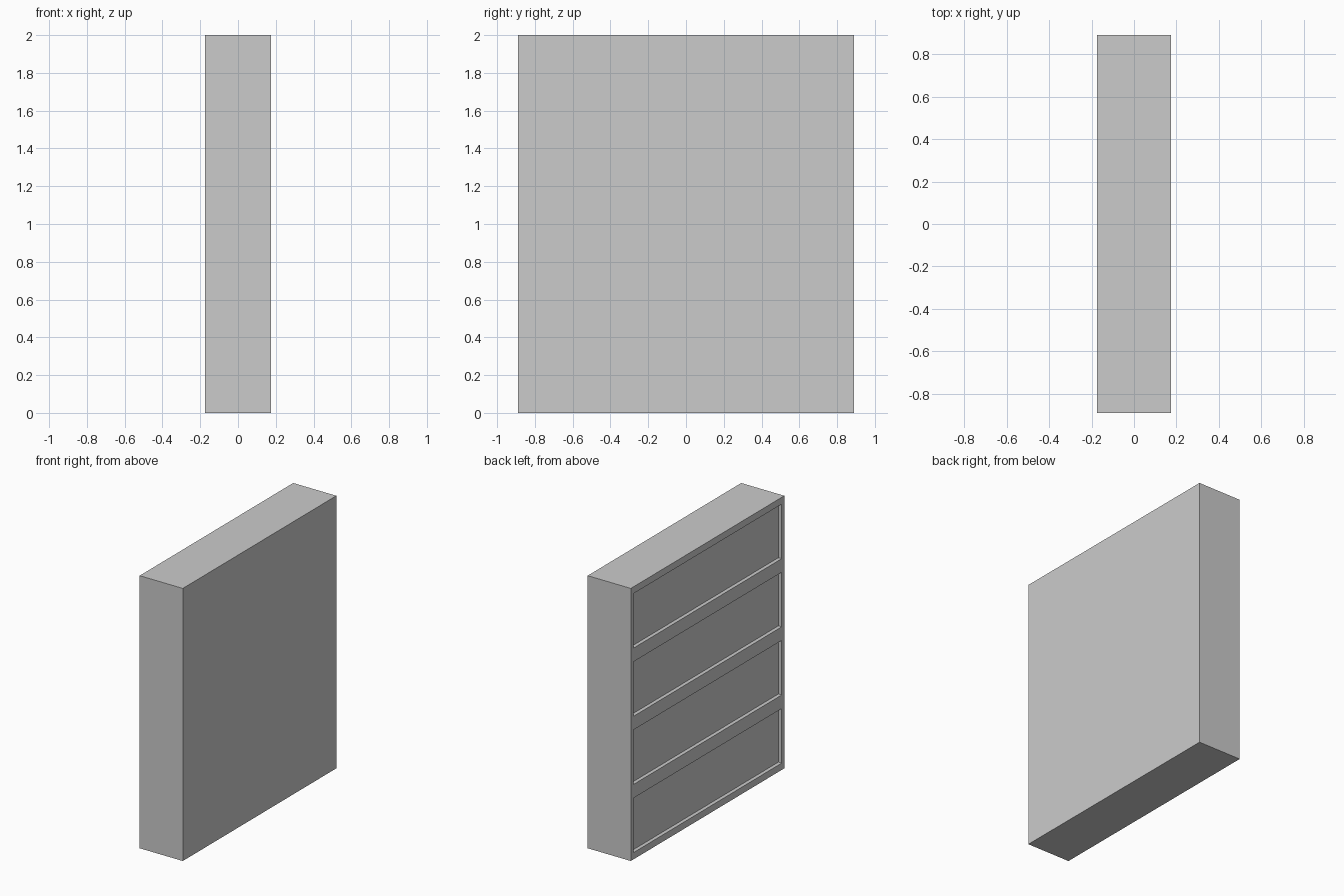
import bpy

if "Cube" in bpy.data.objects:
    bpy.data.objects.remove(bpy.data.objects["Cube"])

W, D, H = 0.35, 1.78, 2.0      # thickness (x), width (y), height (z)
BAYS = 4
PITCH = H / BAYS
MARGIN_Y, MARGIN_Z, DEPTH = 0.03, 0.05, 0.027


def box(name, size, center):
    bpy.ops.mesh.primitive_cube_add(size=1, location=center)
    obj = bpy.context.object
    obj.name = name
    obj.scale = size
    bpy.ops.object.transform_apply(location=False, rotation=False, scale=True)
    return obj


# Solid cabinet body
body = box("cabinet_body", (W, D, H), (0, 0, H / 2))

# One recess cutter, repeated up the left face
cutter = box("recess_cutter", (2 * DEPTH, D - 2 * MARGIN_Y, PITCH - 2 * MARGIN_Z),
             (-W / 2, 0, PITCH / 2))
array = cutter.modifiers.new("bays", 'ARRAY')
array.count = BAYS
array.use_relative_offset = False
array.use_constant_offset = True
array.constant_offset_displace = (0, 0, PITCH)
cutter.hide_render = True
cutter.display_type = 'WIRE'

# Sink the four shallow panels into the body
cut = body.modifiers.new("recesses", 'BOOLEAN')
cut.operation = 'DIFFERENCE'
cut.solver = 'EXACT'
cut.object = cutter
